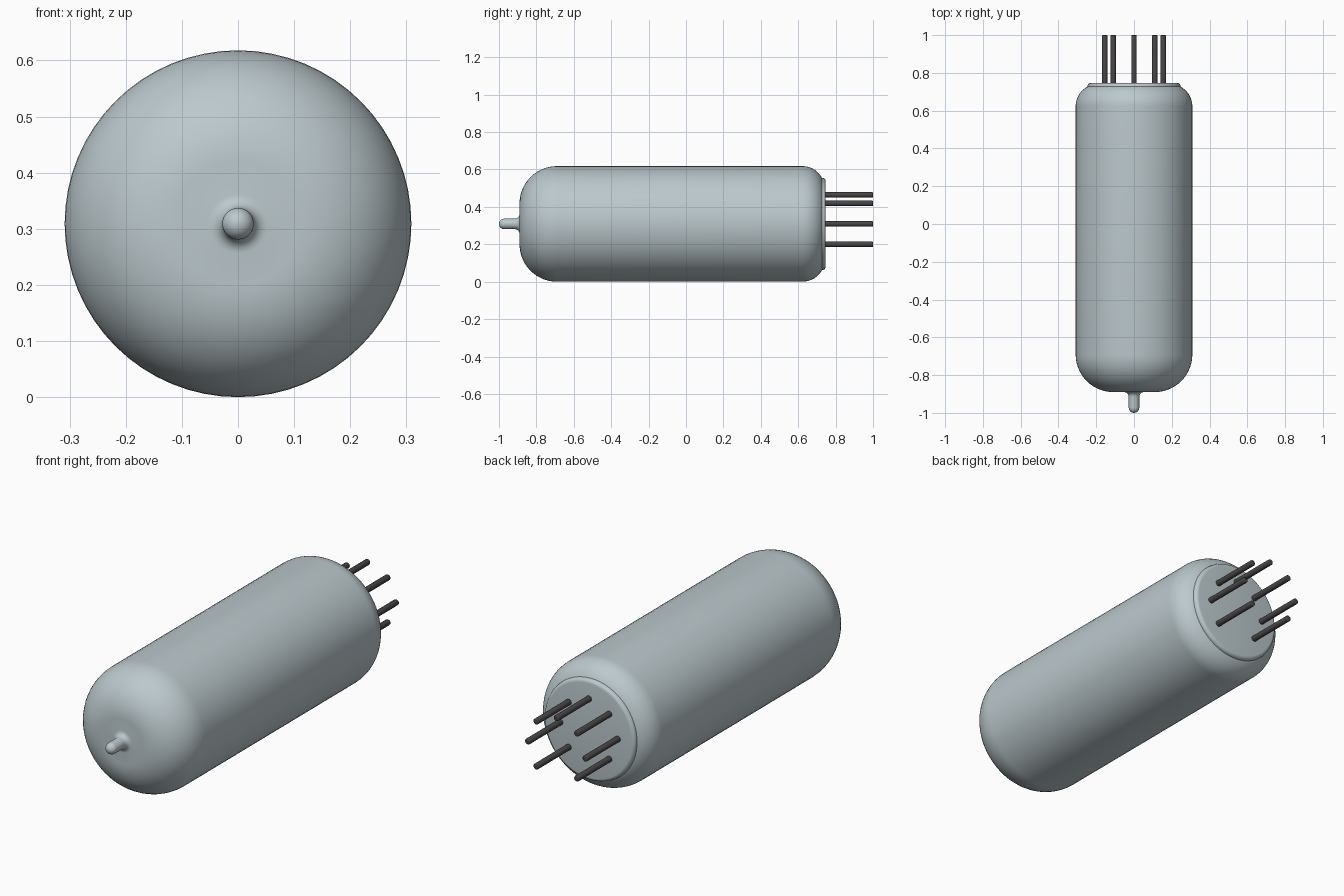
import bpy, bmesh, math
from mathutils import Matrix, Vector

cube = bpy.data.objects.get("Cube")
if cube:
    bpy.data.objects.remove(cube, do_unlink=True)

AXIS_Z = 0.309  # height of the tube's long axis


def material(name, rgb, rough):
    m = bpy.data.materials.new(name)
    m.use_nodes = True
    m.diffuse_color = (*rgb, 1)
    bsdf = m.node_tree.nodes["Principled BSDF"]
    bsdf.inputs["Base Color"].default_value = (*rgb, 1)
    bsdf.inputs["Roughness"].default_value = rough
    return m


glass = material("pale blue grey glass", (0.50, 0.58, 0.61), 0.3)
metal = material("dark pin metal", (0.065, 0.06, 0.06), 0.5)


def arc(cr, cy, rad, a0, a1, n):
    """Profile points (radius, y) on an arc; angle 0 is outward, 90 is +y."""
    pts = []
    for i in range(n + 1):
        a = math.radians(a0 + (a1 - a0) * i / n)
        pts.append((cr + rad * math.cos(a), cy + rad * math.sin(a)))
    return pts


def lathe(name, profile, mat, segments, x=0.0, z=AXIS_Z, sharp=35):
    """Spin a (radius, y) profile around an axis parallel to y."""
    bm = bmesh.new()
    verts = [bm.verts.new((r, y, 0)) for r, y in profile]
    edges = [bm.edges.new(pair) for pair in zip(verts, verts[1:])]
    bmesh.ops.spin(bm, geom=verts + edges, cent=(0, 0, 0), axis=(0, 1, 0),
                   angle=math.tau, steps=segments, use_duplicate=False)
    bmesh.ops.remove_doubles(bm, verts=bm.verts, dist=1e-5)
    bmesh.ops.recalc_face_normals(bm, faces=bm.faces)
    mesh = bpy.data.meshes.new(name)
    bm.to_mesh(mesh)
    bm.free()
    mesh.materials.append(mat)
    obj = bpy.data.objects.new(name, mesh)
    obj.location = (x, 0, z)
    bpy.context.collection.objects.link(obj)
    bpy.ops.object.select_all(action='DESELECT')
    obj.select_set(True)
    bpy.context.view_layer.objects.active = obj
    bpy.ops.object.shade_smooth_by_angle(angle=math.radians(sharp))
    return obj


# Glass envelope: sealed tip, fillet, front dome, straight wall, rear shoulder
envelope = [(0, -1.0)]
envelope += arc(0, -0.972, 0.028, -80, 0, 8)          # rounded tip
envelope += arc(0.053, -0.915, 0.025, 180, 90, 6)     # fillet into the dome
envelope += arc(0.109, -0.69, 0.2, -90, 0, 14)        # front dome
envelope += arc(0.189, 0.622, 0.12, 0, 66, 10)        # rear shoulder
envelope += [(0.232, 0.728)]
lathe("glass_envelope", envelope, glass, 64)

# Button base with a softened rim, closing the rear end
base = [(0, 0.70), (0.246, 0.70)]
base += arc(0.228, 0.729, 0.018, 0, 90, 5) + [(0, 0.747)]
lathe("button_base", base, glass, 64)

# Seven pins on an eight-place circle, the lowest place left empty
pin = [(0, 0.74), (0.0145, 0.74)] + arc(0.0105, 0.996, 0.004, 0, 90, 3) + [(0, 1.0)]
for i in range(7):
    a = math.radians(-45 + 45 * i)
    lathe(f"pin_{i + 1}", pin, metal, 16,
          x=0.155 * math.cos(a), z=AXIS_Z + 0.155 * math.sin(a))
